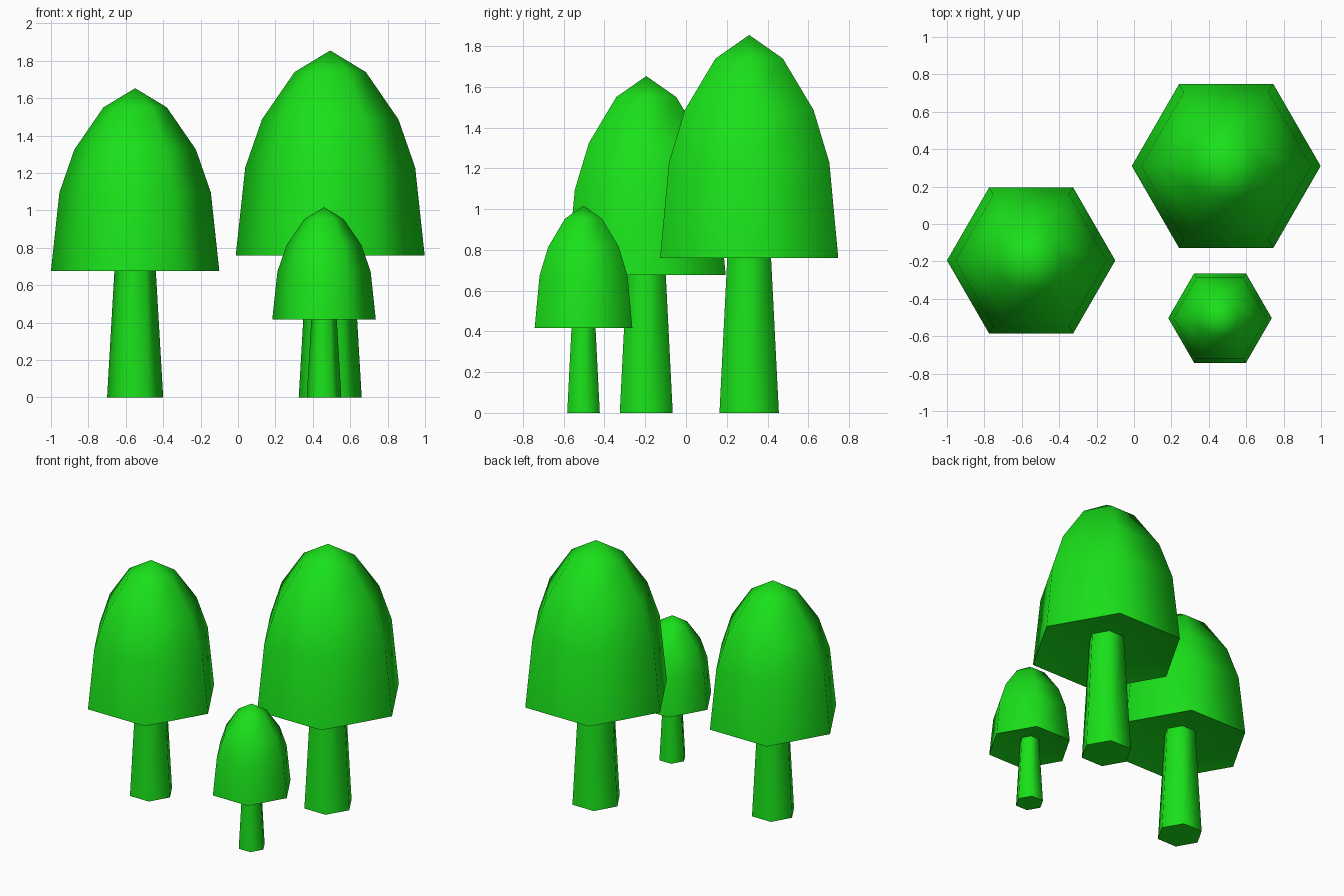
import bpy, bmesh, math

if "Cube" in bpy.data.objects:
    bpy.data.objects.remove(bpy.data.objects["Cube"])

SIDES = 6
green = bpy.data.materials.new("leaf_green")
green.diffuse_color = (0.01, 0.75, 0.01, 1)
green.use_nodes = True
green.node_tree.nodes["Principled BSDF"].inputs["Base Color"].default_value = green.diffuse_color

# (radius, height) profiles of a tree of scale 1; radius 0 means a pole
CROWN = [(0, 0.78), (0.45, 0.677), (0.405, 1.095), (0.325, 1.325), (0.17, 1.55), (0, 1.653)]
TRUNK = [(0, 0), (0.15, 0), (0.105, 0.775), (0, 0.775)]


def lathe(name, profile, location, scale):
    """Six-sided revolved solid, smooth around the sides with a sharp rim."""
    bm = bmesh.new()
    rings = []
    for r, z in profile:
        count = SIDES if r else 1
        rings.append([bm.verts.new((r * scale * math.cos(math.tau * i / SIDES),
                                    r * scale * math.sin(math.tau * i / SIDES),
                                    z * scale)) for i in range(count)])
    for a, b in zip(rings, rings[1:]):
        for i in range(SIDES):
            j = (i + 1) % SIDES
            corners = [a[i % len(a)], a[j % len(a)], b[j % len(b)], b[i % len(b)]]
            bm.faces.new(list(dict.fromkeys(corners)))
    bmesh.ops.recalc_face_normals(bm, faces=bm.faces[:])
    mesh = bpy.data.meshes.new(name)
    bm.to_mesh(mesh)
    bm.free()
    mesh.materials.append(green)
    obj = bpy.data.objects.new(name, mesh)
    obj.location = location
    bpy.context.collection.objects.link(obj)
    bpy.ops.object.select_all(action='DESELECT')
    obj.select_set(True)
    bpy.context.view_layer.objects.active = obj
    bpy.ops.object.shade_smooth_by_angle(angle=math.radians(70))


# Three trees: medium, large, small
for label, x, y, scale in [("medium", -0.55, -0.195, 1.0),
                           ("large", 0.493, 0.31, 1.122),
                           ("small", 0.46, -0.503, 0.615)]:
    lathe(label + "_tree_crown", CROWN, (x, y, 0), scale)
    lathe(label + "_tree_trunk", TRUNK, (x, y, 0), scale)
